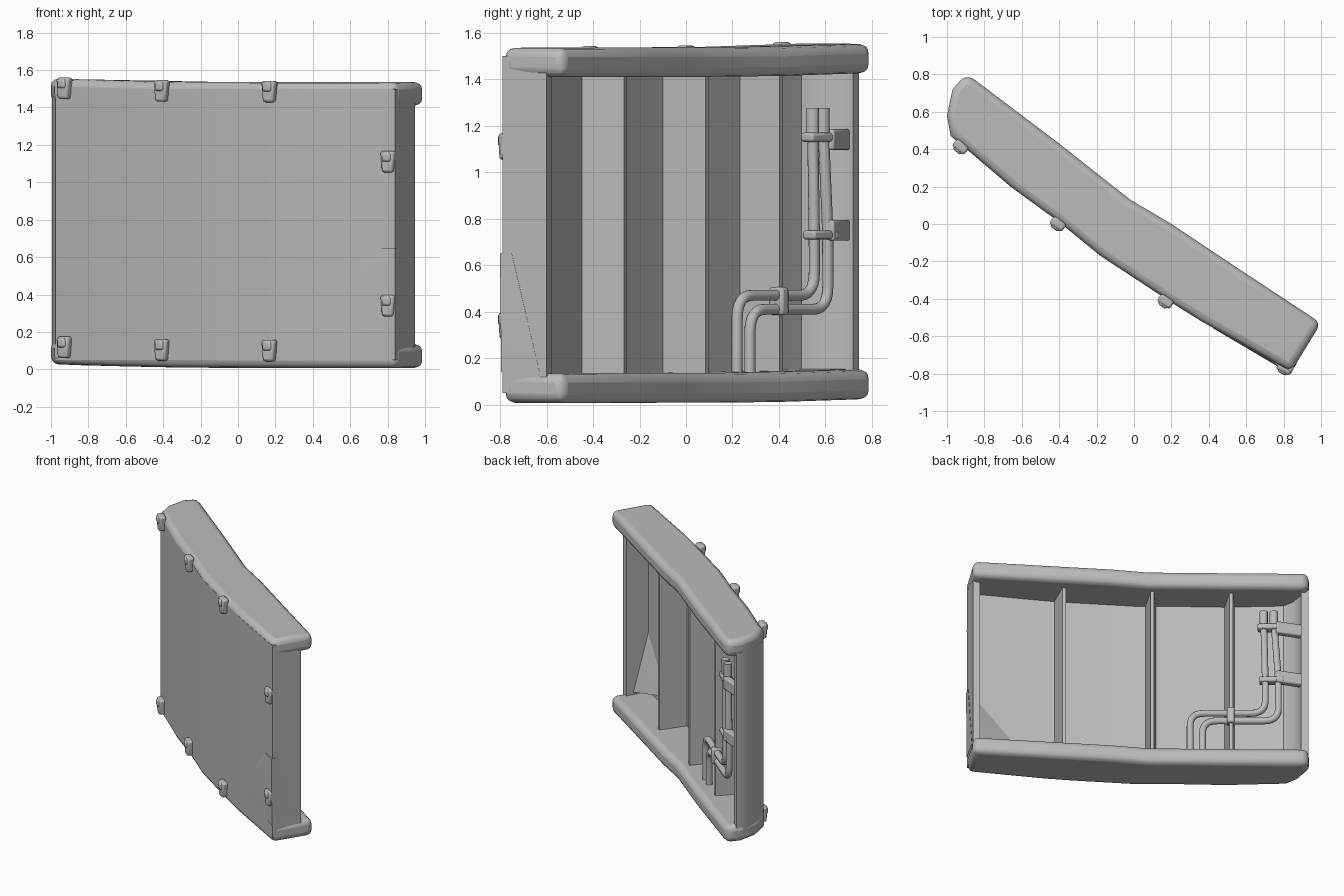
import bpy, bmesh, math
from mathutils import Vector, Matrix

cube = bpy.data.objects.get("Cube")
if cube:
    bpy.data.objects.remove(cube, do_unlink=True)

grey = bpy.data.materials.new("plain_grey")
grey.use_nodes = True
GREY = (0.5, 0.5, 0.5, 1)
grey.diffuse_color = GREY
grey.node_tree.nodes["Principled BSDF"].inputs["Base Color"].default_value = GREY

FRONT = [(-.93, .43), (-.66, .2), (-.4, .01), (-.18, -.17), (.2, -.42), (.36, -.52), (.84, -.79)]
BACK = [(1, -.53), (.5, -.2), (.2, 0), (-.02, .13), (-.4, .43), (-.85, .77), (-.9, .8)]
LEFT_END = [(-.97, .72), (-1, .58), (-.98, .47)]


def finish(name, bm, bevel=0, segments=3, angle=35):
    bmesh.ops.recalc_face_normals(bm, faces=bm.faces)
    me = bpy.data.meshes.new(name)
    bm.to_mesh(me)
    bm.free()
    ob = bpy.data.objects.new(name, me)
    bpy.context.collection.objects.link(ob)
    me.materials.append(grey)
    if bevel:
        mod = ob.modifiers.new("Bevel", "BEVEL")
        mod.width, mod.segments = bevel, segments
        mod.limit_method, mod.angle_limit = "ANGLE", math.radians(50)
    bpy.ops.object.select_all(action="DESELECT")
    ob.select_set(True)
    bpy.context.view_layer.objects.active = ob
    bpy.ops.object.shade_smooth_by_angle(angle=math.radians(angle))
    return ob


def prism(name, outline, z0, z1, bevel=0, warp=None):
    bm = bmesh.new()
    face = bm.faces.new([bm.verts.new((x, y, z0)) for x, y in outline])
    ext = bmesh.ops.extrude_face_region(bm, geom=[face])
    for v in ext["geom"]:
        if isinstance(v, bmesh.types.BMVert):
            v.co.z = z1
    for v in bm.verts:
        if warp:
            v.co.z += warp(v.co.x)
    return finish(name, bm, bevel)


def block(name, centre, size, direction, bevel=.012, taper=1):
    # Box whose local x axis follows a horizontal direction
    bm = bmesh.new()
    bmesh.ops.create_cube(bm, size=1)
    for v in bm.verts:
        if v.co.z < 0:
            v.co.x *= taper
    turn = Matrix.Rotation(math.atan2(direction[1], direction[0]), 4, "Z")
    bm.transform(Matrix.Translation(centre) @ turn @ Matrix.Diagonal((*size, 1)))
    return finish(name, bm, bevel, 2)


def offset(points, d):
    # Shift a polyline sideways with mitred corners
    pts = [Vector(p) for p in points]
    out = []
    for i, p in enumerate(pts):
        a = (p - pts[max(i - 1, 0)]).normalized()
        b = (pts[min(i + 1, len(pts) - 1)] - p).normalized()
        t = (a + b).normalized()
        n = Vector((-t.y, t.x))
        ref = a if a.length else b
        out.append(tuple(p + n * d / max(.5, t.dot(ref))))
    return out


def front_at(x):
    # Point and tangent on the front face
    for p, q in zip(FRONT, FRONT[1:]):
        if x <= q[0] or q == FRONT[-1]:
            t = Vector(q) - Vector(p)
            return Vector(p) + t * ((x - p[0]) / t.x), t.normalized()


# Top and bottom flanges, slightly raised toward the curled end
rise = lambda x: .02 * max(0, -x) ** 2
rim = FRONT + BACK + LEFT_END
prism("top_flange", rim, 1.41, 1.535, .04, rise)
prism("bottom_flange", rim, .008, .135, .04, rise)

# Curved outer skin with returned ends
outer = [(-.945, .745), (-.975, .7), (-.995, .58), (-.975, .47)] + FRONT + [(.945, -.6)]
prism("curved_skin", outer + offset(outer, .05)[::-1], .05, 1.5)

# Upright ribs on the hollow side
for i, (x, y) in enumerate([(.41, -.26), (-.09, .09), (-.53, .41)]):
    normal = Vector((.5, .86)) if i == 0 else Vector((.6, .8))
    tangent = Vector((normal.y, -normal.x))
    tip = Vector((x, y))
    base = tip - normal * .21
    shape = [base - tangent * .035, base + tangent * .035,
             tip + tangent * .012, tip - tangent * .012]
    prism(f"rib_{i + 1}", shape, .08, 1.46)

# Folded reinforcing wedge on the lower corner
bm = bmesh.new()
for p in [(.75, -.742, .65), (.78, -.768, .65), (.84, -.8, .65), (.865, -.75, .65),
          (.42, -.556, .25), (.84, -.795, .14), (.93, -.63, .14)]:
    bm.verts.new(p)
bmesh.ops.convex_hull(bm, input=bm.verts)
finish("corner_wedge", bm, angle=20)

# Clips along the front rim
clips = [(x, z) for z in (1.485, .1) for x in (-.92, -.4, .175)] + [(.805, 1.11), (.805, .34)]
for i, (x, z) in enumerate(clips):
    p, t = front_at(x)
    lift = .0 if x > .5 else .012
    n = Vector((t.y, -t.x))
    c = p + n * lift
    z += rise(x)
    block(f"clip_{i + 1}", (c.x, c.y, z), (.085, .05, .115), t, .014, .75)
    c = c + n * .012
    block(f"clip_latch_{i + 1}", (c.x, c.y, z + .025), (.055, .045, .05), t)


# Twin pipes: height and position along the hollow side
def pipe_point(y, z):
    return Vector((-.32 - (y - .22) * 1.2, y, z))


def tube(name, path, radius):
    cu = bpy.data.curves.new(name, "CURVE")
    cu.dimensions = "3D"
    cu.bevel_depth, cu.bevel_resolution, cu.use_fill_caps = radius, 3, True
    sp = cu.splines.new("POLY")
    sp.points.add(len(path) - 1)
    for point, co in zip(sp.points, path):
        point.co = (*co, 1)
    cu.materials.append(grey)
    ob = bpy.data.objects.new(name, cu)
    bpy.context.collection.objects.link(ob)
    sp.use_smooth = True


def rounded(corners, r):
    # Replace inner corners by short quadratic arcs
    pts = [Vector(c) for c in corners]
    out = [pts[0]]
    for a, b, c in zip(pts, pts[1:], pts[2:]):
        p, q = b + (a - b).normalized() * r, b + (c - b).normalized() * r
        for k in range(7):
            u = k / 6
            out.append(p * (1 - u) ** 2 + b * 2 * u * (1 - u) + q * u * u)
    return out + [pts[-1]]


for label, top, mid, foot, level in (("outer", .545, .552, .22, .47), ("inner", .59, .61, .275, .41)):
    route = [(top, 1.2), (mid, .74), (mid, level), (foot, level), (foot, .1)]
    path = rounded([pipe_point(*p) for p in route], .1)
    tube(f"{label}_pipe", path, .024)
    tube(f"{label}_pipe_end", [pipe_point(top, z) for z in (1.13, 1.275)], .029)

# Pipe clamps and the brackets holding them to the end wall
along = Vector((-1.2, 1))
for i, (y, z) in enumerate([(.572, 1.15), (.58, .73)]):
    block(f"pipe_clamp_{i + 1}", pipe_point(y, z), (.17, .07, .04), along)
    block(f"pipe_bracket_{i + 1}", (-.85, .65, z - .01 + .03 * i), (.19, .05, .09), (-.14, .06), .01)
block("pipe_clamp_3", pipe_point(.4, .445), (.05, .075, .12), along)
